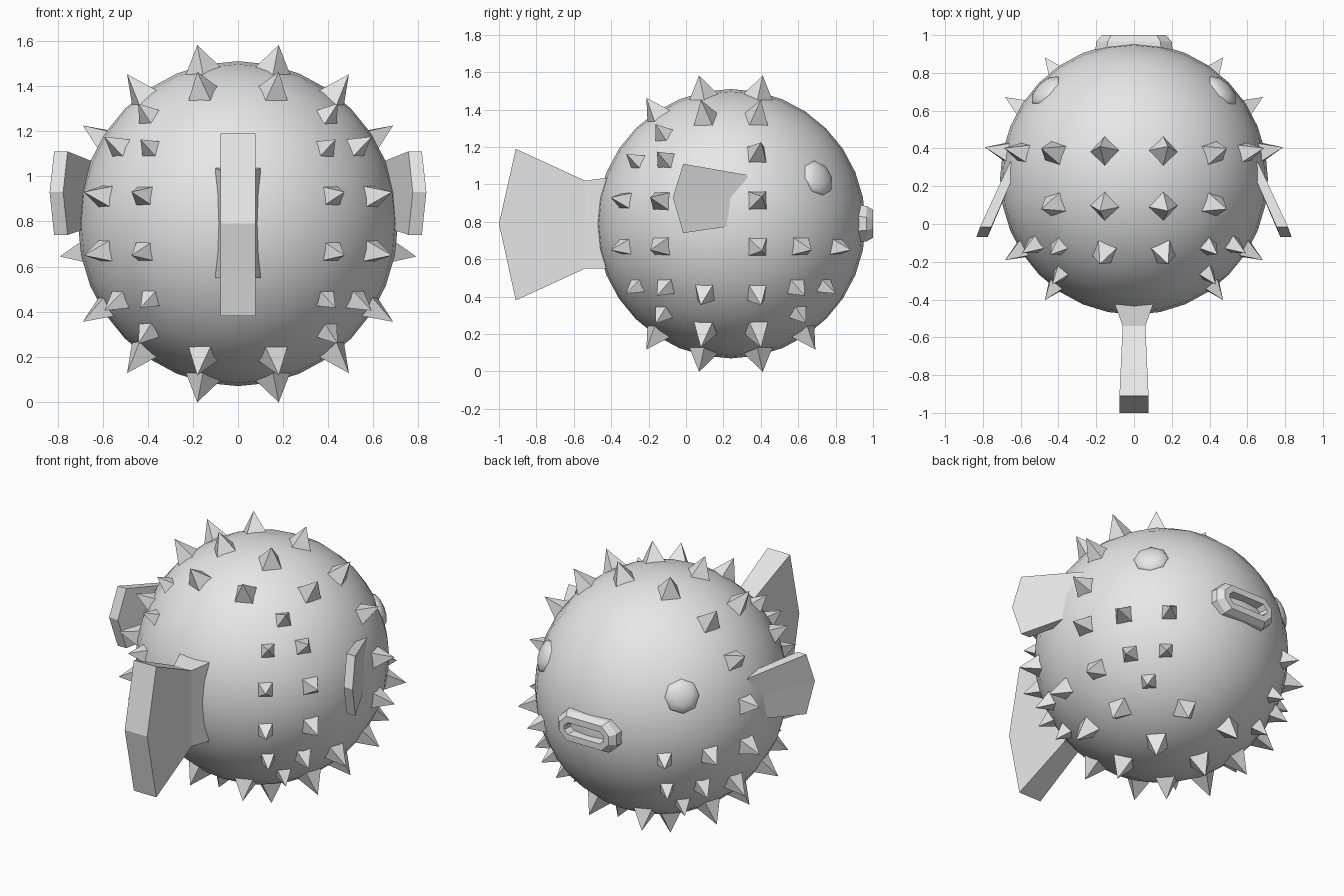
import bpy, bmesh
from math import tan, pi
from mathutils import Vector, Matrix

if "Cube" in bpy.data.objects:
    bpy.data.objects.remove(bpy.data.objects["Cube"], do_unlink=True)

CENTRE = Vector((0, 0.24, 0.79))
RADIUS = 0.72

grey = bpy.data.materials.new("plain_grey")
grey.use_nodes = True
grey.diffuse_color = (0.8, 0.8, 0.8, 1)
grey.node_tree.nodes["Principled BSDF"].inputs["Base Color"].default_value = (0.8, 0.8, 0.8, 1)


def finish(name, bm, smooth=False):
    bmesh.ops.recalc_face_normals(bm, faces=bm.faces)
    for face in bm.faces:
        face.smooth = smooth
    mesh = bpy.data.meshes.new(name)
    bm.to_mesh(mesh)
    bm.free()
    mesh.materials.append(grey)
    obj = bpy.data.objects.new(name, mesh)
    bpy.context.collection.objects.link(obj)
    return obj


def loft(bm, rings):
    """Join rings of points with quads and return the vertex rings."""
    rows = [[bm.verts.new(p) for p in ring] for ring in rings]
    for a, b in zip(rows, rows[1:]):
        for i in range(len(a)):
            j = (i + 1) % len(a)
            bm.faces.new((a[i], a[j], b[j], b[i]))
    return rows


def facing(direction):
    """Frame on the body with its z axis pointing outwards."""
    turn = direction.to_track_quat('Z', 'Y').to_matrix().to_4x4()
    return Matrix.Translation(CENTRE) @ turn


# Round body: a gridded cube pushed out to a sphere
bm = bmesh.new()
bmesh.ops.create_cube(bm, size=2)
bmesh.ops.subdivide_edges(bm, edges=bm.edges[:], cuts=7, use_grid_fill=True)
for v in bm.verts:
    even = Vector([tan(c * pi / 4) for c in v.co])
    v.co = CENTRE + even.normalized() * RADIUS
    v.co.x *= 0.985
finish("body", bm, True)

# Spikes: direction, tip distance, base radius, allowed (y, z) sides
ALL = [(-1, -1), (-1, 1), (1, -1), (1, 1)]
NO_FACE = ALL[:3]
spikes = [
    ((.18, .17, .79), .83, .105, ALL),
    ((.18, .45, .67), .83, .10, NO_FACE),
    ((.49, .16, .66), .84, .095, ALL),
    ((.44, .40, .53), .80, .08, NO_FACE),
    ((.44, .57, .38), .80, .075, NO_FACE),
    ((.60, .40, .39), .81, .08, NO_FACE),
    ((.68, .16, .43), .83, .085, [(-1, -1), (1, -1), (1, 1)]),
    ((.76, .16, .14), .82, .085, [(1, -1), (1, 1)]),
    ((.68, .43, .14), .82, .085, NO_FACE),
    ((.47, .64, .14), .81, .08, NO_FACE),
]
bm = bmesh.new()
base = 0.67
for (x, y, z), tip, radius, sides in spikes:
    for sy, sz in sides:
        for sx in (-1, 1):
            frame = facing(Vector((x * sx, y * sy, z * sz)))
            place = Matrix.Translation((0, 0, (base + tip) / 2))
            bmesh.ops.create_cone(bm, cap_ends=True, segments=4, radius1=radius,
                                  radius2=0, depth=tip - base,
                                  matrix=frame @ place @ Matrix.Rotation(pi / 4, 4, 'Z'))
finish("spikes", bm)


# Fins: sections of (x, half width, y, z bottom, z middle, z top), bent at the tip
def fin(name, sections, bulge, side=1):
    rings = []
    for n, (x, half, y, low, mid, high) in enumerate(sections):
        dx, dy = bulge if n == len(sections) - 1 else (0, 0)
        column = [(0, 0, high), (dx, dy, mid), (0, 0, low)]
        ring = [(x + half + a, y + b, z) for a, b, z in column]
        ring += [(x - half + a, y + b, z) for a, b, z in reversed(column)]
        rings.append([(side * a, b, c) for a, b, c in ring])
    bm = bmesh.new()
    rows = loft(bm, rings)
    for r in (rows[0], rows[-1]):
        bm.faces.new((r[0], r[1], r[4], r[5]))
        bm.faces.new((r[1], r[2], r[3], r[4]))
    finish(name, bm)


fin("tail_fin", [(0, .105, -.38, .54, .79, 1.05),
                 (0, .10, -.43, .55, .79, 1.035),
                 (0, .06, -.54, .55, .79, 1.02),
                 (0, .077, -.91, .38, .79, 1.19)], (0, -.09))
for side, label in ((1, "left"), (-1, "right")):
    fin(label + "_side_fin", [(.63, .025, .33, .79, .92, 1.05),
                              (.785, .03, -.015, .74, .93, 1.11)], (.02, -.055), side)

# Eyes: low rounded bumps
for side, label in ((1, "left"), (-1, "right")):
    bm = bmesh.new()
    frame = facing(Vector((.48 * side, .48, .25)))
    bmesh.ops.create_uvsphere(bm, u_segments=8, v_segments=6, radius=1,
                              matrix=frame @ Matrix.Translation((0, 0, .695))
                              @ Matrix.Diagonal((.105, .105, .045, 1)))
    finish(label + "_eye", bm, True)


# Mouth: chamfered lip ring around a slot
def octagon(w, h, c, y):
    quarter = [(w, h - c), (w - c, h)]
    half = quarter + [(-a, b) for a, b in reversed(quarter)]
    return [(a, y, CENTRE.z + b) for a, b in half + [(-a, -b) for a, b in half]]


bm = bmesh.new()
rows = loft(bm, [octagon(.205, .10, .06, .91), octagon(.2, .095, .06, .965),
                 octagon(.17, .075, .05, 1.0), octagon(.135, .037, .025, 1.0),
                 octagon(.125, .03, .02, .94)])
bm.faces.new(rows[0])
bm.faces.new(rows[-1])
finish("mouth", bm)
